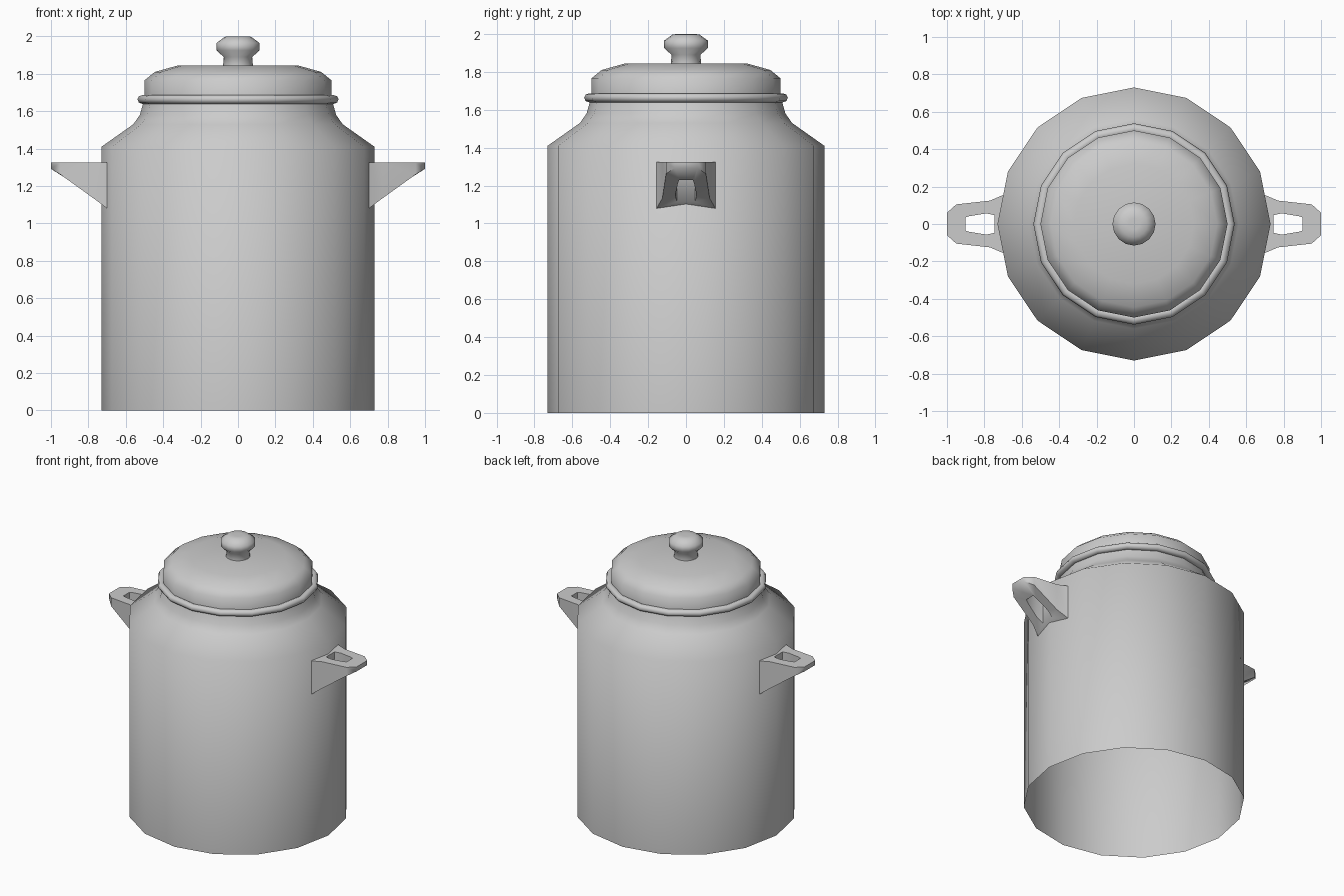
import bpy, bmesh, math

SIDES = 16

old = bpy.data.objects.get("Cube")
if old:
    bpy.data.objects.remove(old, do_unlink=True)

metal = bpy.data.materials.new("light grey metal")
metal.use_nodes = True
metal.diffuse_color = (0.6, 0.6, 0.6, 1)
metal.node_tree.nodes["Principled BSDF"].inputs["Base Color"].default_value = (0.6, 0.6, 0.6, 1)


def finish(name, bm):
    bmesh.ops.recalc_face_normals(bm, faces=bm.faces[:])
    mesh = bpy.data.meshes.new(name)
    bm.to_mesh(mesh)
    bm.free()
    mesh.materials.append(metal)
    obj = bpy.data.objects.new(name, mesh)
    bpy.context.collection.objects.link(obj)
    bpy.ops.object.select_all(action="DESELECT")
    bpy.context.view_layer.objects.active = obj
    obj.select_set(True)
    bpy.ops.object.shade_smooth_by_angle(angle=math.radians(65))
    return obj


def lathe(name, profile, cap_top=False, closed=False):
    """Turn a (radius, height) profile around the z axis."""
    bm = bmesh.new()
    rings = []
    for r, z in profile:
        angles = [2 * math.pi * i / SIDES for i in range(SIDES)]
        rings.append([bm.verts.new((r * math.cos(a), r * math.sin(a), z)) for a in angles])
    pairs = list(zip(rings, rings[1:]))
    if closed:
        pairs.append((rings[-1], rings[0]))
    for low, high in pairs:
        for i in range(SIDES):
            j = (i + 1) % SIDES
            bm.faces.new((low[i], low[j], high[j], high[i]))
    if cap_top:
        bm.faces.new(rings[-1])
    return finish(name, bm)


# Open-bottomed body with sloping shoulder and neck
lathe("body", [(0.73, 0), (0.73, 1.41), (0.56, 1.53), (0.525, 1.58), (0.505, 1.65)])

# Rolled rim under the lid
rim = [(0.51 + 0.028 * math.cos(math.pi * k / 4), 1.663 + 0.024 * math.sin(math.pi * k / 4))
       for k in range(8)]
lathe("rim", rim, closed=True)

# Lid and its knob
lathe("lid", [(0.5, 1.66), (0.5, 1.765), (0.445, 1.81), (0.32, 1.845)], cap_top=True)
lathe("lid_knob", [(0.08, 1.84), (0.076, 1.89), (0.115, 1.925), (0.115, 1.965),
                   (0.07, 1.998), (0.03, 2.0)], cap_top=True)

# Wedge-shaped handles with a hole through each
OUTER = [(0.70, 0.155), (0.77, 0.125), (0.95, 0.105), (1.0, 0.06)]
INNER = [(0.745, 0.047), (0.79, 0.057), (0.88, 0.042), (0.9, 0.035)]
TOP = 1.325


def underside(x):
    if x < 0.93:
        return 1.08 + (x - 0.70) * 0.75
    return 1.25 + (x - 0.93) * 0.6


def handle(name, side):
    bm = bmesh.new()

    def loop(points, height):
        full = points + [(x, -y) for x, y in reversed(points)]
        return [bm.verts.new((side * x, y, height(x))) for x, y in full]

    out_top, in_top = loop(OUTER, lambda x: TOP), loop(INNER, lambda x: TOP)
    out_low, in_low = loop(OUTER, underside), loop(INNER, underside)
    for a, b in ((out_top, in_top), (in_top, in_low), (in_low, out_low), (out_low, out_top)):
        for i in range(len(a)):
            j = (i + 1) % len(a)
            bm.faces.new((a[i], a[j], b[j], b[i]))
    finish(name, bm)


handle("left_handle", 1)
handle("right_handle", -1)
